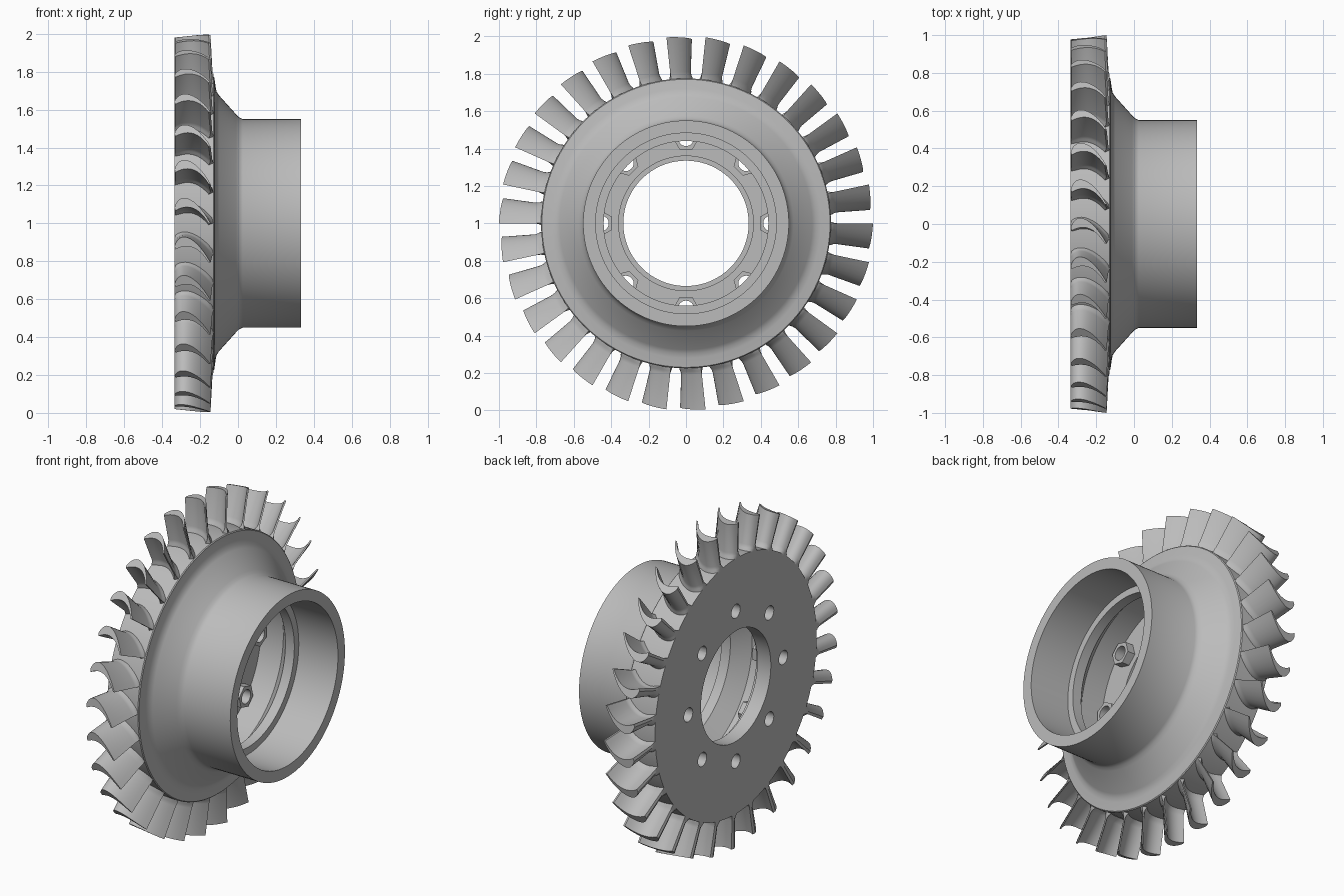
import bpy, bmesh
from math import pi, sin, cos
from mathutils import Vector
from mathutils.geometry import interpolate_bezier

cube = bpy.data.objects.get("Cube")
if cube:
    bpy.data.objects.remove(cube)

steel = bpy.data.materials.new("grey_steel")
steel.use_nodes = True
GREY = (0.5, 0.5, 0.5, 1)
steel.diffuse_color = GREY
steel.node_tree.nodes["Principled BSDF"].inputs["Base Color"].default_value = GREY

BLADES, BOLTS = 30, 8
BOLT_R, HOLE_R = 0.455, 0.042
RIM_R = 0.775


def polar(x, r, a):
    """Point at axial position x, radius r, angle a about the wheel axis."""
    return Vector((x, r * cos(a), 1 + r * sin(a)))


def loft(bm, rings, closed=False, caps=False):
    """Skin a series of equal closed loops."""
    loops = [[bm.verts.new(p) for p in ring] for ring in rings]
    n = len(loops[0])
    pairs = list(zip(loops, loops[1:]))
    if closed:
        pairs.append((loops[-1], loops[0]))
    for a, b in pairs:
        for i in range(n):
            j = (i + 1) % n
            bm.faces.new((a[i], a[j], b[j], b[i]))
    if caps:
        bm.faces.new(loops[0][::-1])
        bm.faces.new(loops[-1])


def finish(name, bm):
    bmesh.ops.recalc_face_normals(bm, faces=bm.faces)
    mesh = bpy.data.meshes.new(name)
    bm.to_mesh(mesh)
    bm.free()
    mesh.materials.append(steel)
    obj = bpy.data.objects.new(name, mesh)
    bpy.context.collection.objects.link(obj)
    return obj


def select(obj):
    bpy.ops.object.select_all(action='DESELECT')
    obj.select_set(True)
    bpy.context.view_layer.objects.active = obj


def smooth(obj):
    select(obj)
    bpy.ops.object.shade_smooth_by_angle(angle=pi / 6)


# Wheel disc and hollow hub, one closed (x, radius) profile turned about the axis
profile = [
    (-0.335, 0.335), (-0.335, RIM_R), (-0.13, RIM_R), (-0.125, 0.77),
    (-0.118, 0.72), (-0.113, 0.695), (-0.10, 0.675),          # rim face
    (-0.01, 0.575), (0.005, 0.56), (0.025, 0.55),             # cone and fillet
    (0.333, 0.55), (0.333, 0.483), (0.07, 0.483),             # hub bore
    (0.07, 0.44), (0.01, 0.44), (-0.07, 0.535), (-0.22, 0.535),  # lip, cavity
    (-0.22, 0.36), (-0.245, 0.36), (-0.245, 0.335),           # web and bore step
]
SEG = 120
bm = bmesh.new()
loft(bm, [[polar(x, r, 2 * pi * k / SEG) for x, r in profile]
          for k in range(SEG)], closed=True)
wheel = finish("wheel_disc_and_hub", bm)


def bolt_point(k, x, rad, a):
    """Point on a circle around the k-th bolt axis."""
    b = 2 * pi * k / BOLTS
    return polar(x, BOLT_R, b) + Vector((0, rad * cos(a + b), rad * sin(a + b)))


# Bolt holes through the web
N = 24
angles = [2 * pi * i / N for i in range(N)]
bm = bmesh.new()
for k in range(BOLTS):
    loft(bm, [[bolt_point(k, x, HOLE_R, a) for a in angles]
              for x in (-0.4, -0.19)], caps=True)
cutter = finish("bolt_hole_cutter", bm)
cutter.hide_render = True
cut = wheel.modifiers.new("bolt_holes", 'BOOLEAN')
cut.operation, cut.solver, cut.object = 'DIFFERENCE', 'EXACT', cutter
select(wheel)
bpy.ops.object.modifier_apply(modifier=cut.name)
bpy.data.objects.remove(cutter)
smooth(wheel)


# Hexagonal nuts, with a flat turned to the axis
def hex_radius(a):
    return 0.06 / cos((a + pi / 6) % (pi / 3) - pi / 6)


bm = bmesh.new()
for k in range(BOLTS):
    rings = [[bolt_point(k, x, hex_radius(a) if outer else HOLE_R, a) for a in angles]
             for x, outer in ((-0.221, False), (-0.221, True), (-0.17, True), (-0.17, False))]
    loft(bm, rings, closed=True)
smooth(finish("hex_nuts", bm))

# Blade section as (x, angle): convex back, then concave face
back = interpolate_bezier((-0.335, 0.085), (-0.31, 0.18), (-0.22, 0.14), (-0.145, 0), 14)
face = interpolate_bezier((-0.155, 0), (-0.21, 0.09), (-0.27, 0.105), (-0.33, 0.068), 12)
section = [Vector(p[:2]) for p in back + face]


def flared(extra):
    """Section pushed outwards for the root fillet, kept within the rim."""
    out = []
    for i, p in enumerate(section):
        d = section[(i + 1) % len(section)] - section[i - 1]
        q = p + Vector((-d.y, d.x)).normalized() * extra
        out.append((min(max(q.x, -0.335), -0.132), q.y))
    return out


def blade_ring(r, extra, phase):
    ring = []
    for x, t in flared(extra):
        f = (x + 0.335) / 0.19
        reach = r if r < 0.95 else 0.98 + 0.02 * f
        lean = 0.012 * f * (1 - (reach - RIM_R) / 0.225)   # trailing edge leans in at the tip
        ring.append(polar(min(x + lean, -0.13), reach, phase - t))
    return ring


bm = bmesh.new()
for k in range(BLADES):
    phase = pi + 2 * pi * k / BLADES
    loft(bm, [blade_ring(r, e, phase) for r, e in
              ((0.765, 0.018), (0.782, 0.012), (0.792, 0.005), (0.81, 0), (1.0, 0))], caps=True)
smooth(finish("turbine_blades", bm))
